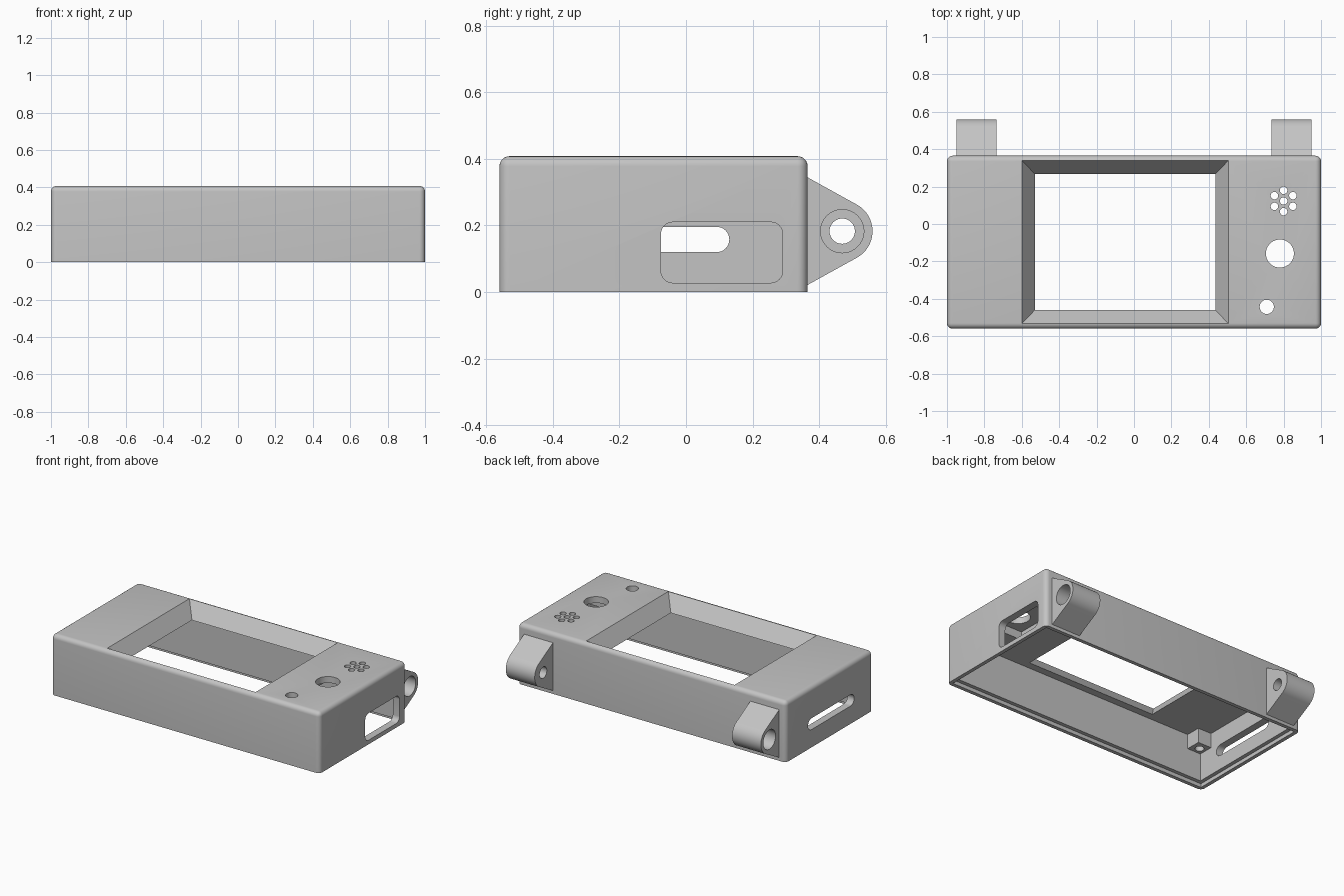
import bpy, bmesh, math
from mathutils import Vector, geometry

if "Cube" in bpy.data.objects:
    bpy.data.objects.remove(bpy.data.objects["Cube"], do_unlink=True)

grey = bpy.data.materials.new("plain grey")
grey.use_nodes = True
color = (0.55, 0.55, 0.55, 1)
grey.diffuse_color = color
grey.node_tree.nodes["Principled BSDF"].inputs["Base Color"].default_value = color

# Outer shell and wall dimensions
X, FRONT, BACK, TOP = 1.0, -0.56, 0.365, 0.408
WALL, CEILING, ROUND = 0.05, 0.31, 0.03


def make(name, bm):
    bmesh.ops.recalc_face_normals(bm, faces=bm.faces)
    mesh = bpy.data.meshes.new(name)
    bm.to_mesh(mesh)
    bm.free()
    mesh.materials.append(grey)
    ob = bpy.data.objects.new(name, mesh)
    bpy.context.collection.objects.link(ob)
    return ob


def loft(name, rings):
    """Join matching rings of points into a closed solid."""
    bm = bmesh.new()
    loops = [[bm.verts.new(p) for p in ring] for ring in rings]
    n = len(loops[0])
    for a, b in zip(loops, loops[1:]):
        for i in range(n):
            j = (i + 1) % n
            bm.faces.new((a[i], a[j], b[j], b[i]))
    bm.faces.new(loops[0][::-1])
    bm.faces.new(loops[-1])
    return make(name, bm)


def rect(x0, x1, y0, y1, z):
    return [(x0, y0, z), (x1, y0, z), (x1, y1, z), (x0, y1, z)]


def box(name, x0, x1, y0, y1, z0, z1):
    return loft(name, [rect(x0, x1, y0, y1, z) for z in (z0, z1)])


def circle(u, v, r, n=40):
    return [Vector((u + r * math.cos(2 * math.pi * i / n),
                    v + r * math.sin(2 * math.pi * i / n))) for i in range(n)]


def hull(points):
    return [points[i] for i in geometry.convex_hull_2d(points)]


def rounded(y0, y1, z0, z1, r):
    return hull([p for y in (y0 + r, y1 - r) for z in (z0 + r, z1 - r)
                 for p in circle(y, z, r, 32)])


def along_x(name, profile, x0, x1):
    return loft(name, [[(x, p[0], p[1]) for p in profile] for x in (x0, x1)])


def along_z(name, x, y, r, z0, z1):
    return loft(name, [[(p[0], p[1], z) for p in circle(x, y, r)] for z in (z0, z1)])


def cut(ob, cutters):
    """Subtract each cutter, then discard it."""
    for c in cutters:
        c.hide_render = True
        mod = ob.modifiers.new("cut", 'BOOLEAN')
        mod.operation, mod.solver, mod.object = 'DIFFERENCE', 'EXACT', c
        bpy.context.view_layer.update()
        graph = bpy.context.evaluated_depsgraph_get()
        mesh = bpy.data.meshes.new_from_object(ob.evaluated_get(graph))
        ob.modifiers.clear()
        ob.data = mesh
        bpy.data.objects.remove(c, do_unlink=True)


# Case block with rounded top and vertical edges
case = box("case", -X, X, FRONT, BACK, 0, TOP)
bm = bmesh.new()
bm.from_mesh(case.data)
edges = [e for e in bm.edges if any(v.co.z > TOP / 2 for v in e.verts)]
bmesh.ops.bevel(bm, geom=edges, offset=ROUND, segments=6, profile=0.5, affect='EDGES')
bm.to_mesh(case.data)
bm.free()

xi, yf, yb = X - WALL, FRONT + WALL, BACK - WALL
lip = 0.025
cutters = [
    # Hollow interior, pocket above the controls, seat for a bottom cover
    box("interior", -xi, xi, yf, yb, -0.1, CEILING),
    box("control_pocket", 0.65, 0.92, -0.28, 0.25, 0.2, 0.365),
    box("cover_seat", -X + lip, X - lip, FRONT + lip, BACK - lip, -0.1, lip),
    # Display window with sloping sides
    loft("window", [rect(-0.53, 0.435, -0.46, 0.267, 0.2),
                    rect(-0.53, 0.435, -0.46, 0.267, CEILING),
                    rect(-0.60, 0.505, -0.533, 0.34, TOP),
                    rect(-0.60, 0.505, -0.533, 0.34, 0.5)]),
    # Side openings
    along_x("port", rounded(-0.075, 0.29, 0.028, 0.21, 0.035), 0.9, 1.1),
    along_x("slot", rounded(-0.36, 0.13, 0.12, 0.196, 0.0379), -1.1, -0.9),
    # Control holes
    along_z("knob_hole", 0.78, -0.158, 0.075, 0.2, 0.5),
    along_z("button_hole", 0.71, -0.443, 0.038, 0.2, 0.5),
    along_z("speaker_hole", 0.8, 0.123, 0.02, 0.2, 0.5),
]
for k in range(6):
    a = math.radians(90 + 60 * k)
    cutters.append(along_z("speaker_hole", 0.8 + 0.057 * math.cos(a),
                           0.123 + 0.057 * math.sin(a), 0.02, 0.2, 0.5))
cut(case, cutters)
parts = [case]

# Screw posts in the inner corners
for sx, side in ((-1, "right"), (1, "left")):
    for y, end in ((yf + 0.045, "front"), (yb - 0.045, "back")):
        x = sx * (xi - 0.045)
        h = 0.055
        post = box(f"{end}_{side}_post", x - h, x + h, y - h, y + h, 0.212, 0.33)
        cut(post, [along_z("screw_hole", x, y, 0.028, 0.1, 0.3)])
        parts.append(post)

# Hinge lugs on the back, counterbored from the outside
hy, hz = 0.469, 0.183
profile = hull(circle(hy, hz, 0.091, 64) +
               [Vector((BACK - 0.01, 0.35)), Vector((BACK - 0.01, 0.016))])
for s, side in ((-1, "right"), (1, "left")):
    lug = along_x(f"{side}_hinge_lug", profile, s * 0.735, s * 0.95)
    cut(lug, [along_x("pin_hole", circle(hy, hz, 0.038), s * 0.6, s * 1.1),
              along_x("counterbore", circle(hy, hz, 0.065), s * 0.86, s * 1.1)])
    parts.append(lug)

# Smooth rounded surfaces, crisp corners
bpy.ops.object.select_all(action='DESELECT')
for ob in parts:
    ob.select_set(True)
bpy.context.view_layer.objects.active = case
bpy.ops.object.shade_smooth_by_angle(angle=math.radians(30))
